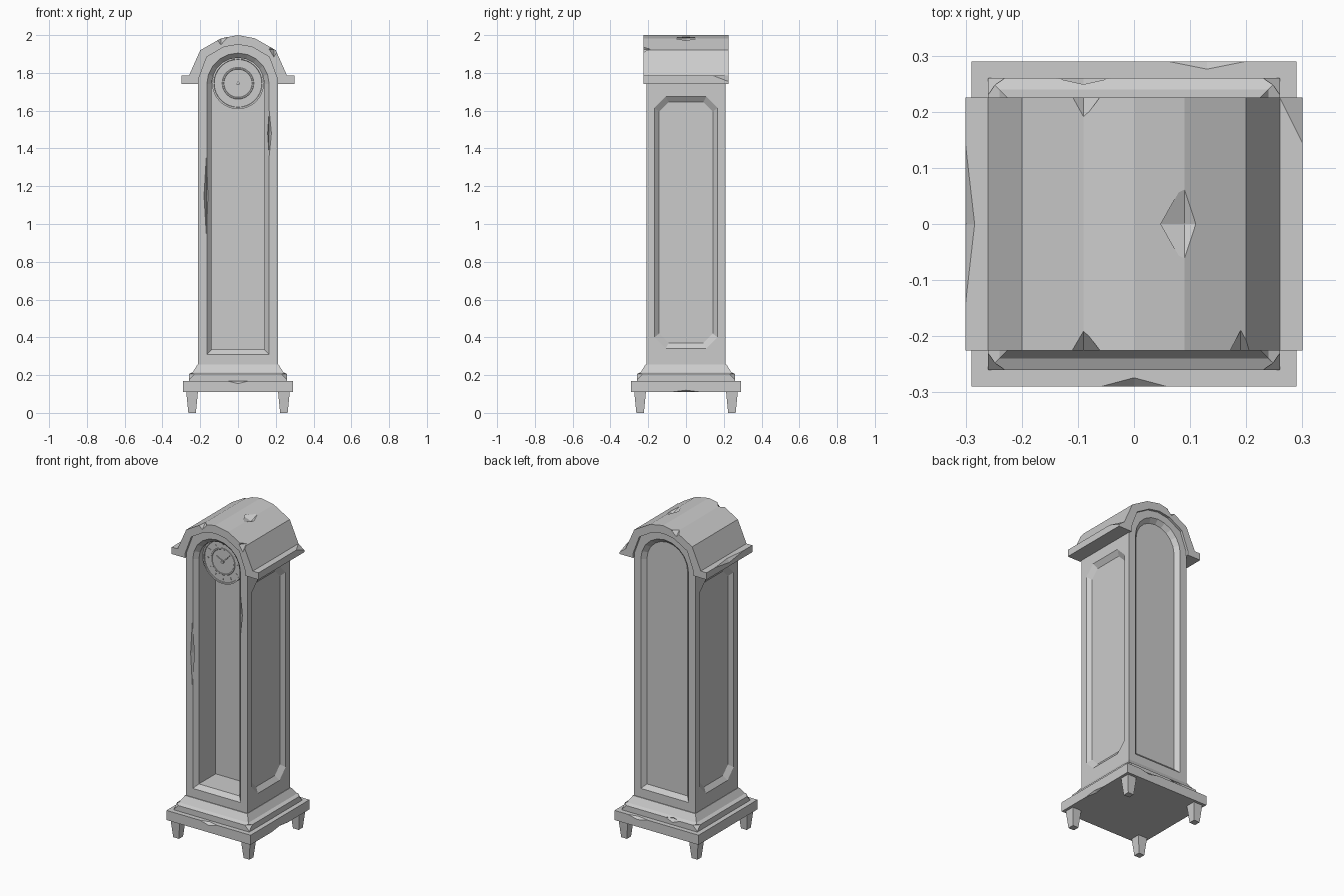
import bpy
import bmesh
from math import sin, cos, pi
from mathutils import Vector

default = bpy.data.objects.get("Cube")
if default:
    bpy.data.objects.remove(default, do_unlink=True)

GREY = (0.6, 0.6, 0.6, 1)
stone = bpy.data.materials.new("plain grey")
stone.use_nodes = True
stone.diffuse_color = GREY
stone.node_tree.nodes["Principled BSDF"].inputs["Base Color"].default_value = GREY


def loft(name, loops):
    """Closed solid through matching loops of points."""
    bm = bmesh.new()
    rings = [[bm.verts.new(p) for p in loop] for loop in loops]
    n = len(rings[0])
    for a, b in zip(rings, rings[1:]):
        for i in range(n):
            j = (i + 1) % n
            bm.faces.new((a[i], a[j], b[j], b[i]))
    bm.faces.new(rings[0][::-1])
    bm.faces.new(rings[-1])
    bmesh.ops.recalc_face_normals(bm, faces=bm.faces)
    mesh = bpy.data.meshes.new(name)
    bm.to_mesh(mesh)
    bm.free()
    mesh.materials.append(stone)
    obj = bpy.data.objects.new(name, mesh)
    bpy.context.collection.objects.link(obj)
    return obj


def cut(target, cutter):
    """Subtract the cutter and discard it."""
    mod = target.modifiers.new("cut", "BOOLEAN")
    mod.operation = "DIFFERENCE"
    mod.solver = "EXACT"
    mod.object = cutter
    cutter.hide_render = True
    bpy.context.view_layer.objects.active = target
    bpy.ops.object.modifier_apply(modifier=mod.name)
    bpy.data.objects.remove(cutter, do_unlink=True)


def chip(target, centre, size):
    """Knock a diamond-shaped chip out of an edge."""
    c = Vector(centre)
    x, y, z = size
    ring = [(x, 0, 0), (0, y, 0), (-x, 0, 0), (0, -y, 0)]
    tip = 0.02
    loops = [[c + Vector((p[0] * s, p[1] * s, h)) for p in ring]
             for s, h in ((tip, -z), (1, 0), (tip, z))]
    cut(target, loft("chip_cutter", loops))


def square(r, z, x=0, y=0):
    return [(x - r, y - r, z), (x + r, y - r, z), (x + r, y + r, z), (x - r, y + r, z)]


def on_y(points, y):
    return [(x, y, z) for x, z in points]


def mirrored(half):
    """Complete a right-hand outline whose last point lies on the centre."""
    return half + [(-x, z) for x, z in half[-2::-1]]


def arch(r, bottom, spring=1.74, steps=10):
    curve = [(r * cos(pi * i / steps), spring + r * sin(pi * i / steps))
             for i in range(steps + 1)]
    return [(r, bottom)] + curve + [(-r, bottom)]


def panel(hy, low, high, corner):
    """Rectangle with clipped corners, as (y, z) points."""
    c = corner
    return [(-hy + c, low), (hy - c, low), (hy, low + c), (hy, high - c),
            (hy - c, high), (-hy + c, high), (-hy, high - c), (-hy, low + c)]


# Tall case with an arched top
case_half = [(0.212, 0.24), (0.212, 1.77), (0.168, 1.888), (0.077, 1.942), (0, 1.955)]
case = loft("case", [on_y(mirrored(case_half), y) for y in (-0.21, 0.21)])

# Deep front opening and shallow back panel, both with bevelled rims
outer, inner = arch(0.165, 0.31), arch(0.14, 0.335)
cut(case, loft("front_cutter", [on_y(outer, -0.25), on_y(outer, -0.21),
                                on_y(inner, -0.185), on_y(inner, -0.02)]))
cut(case, loft("back_cutter", [on_y(outer, 0.25), on_y(outer, 0.21), on_y(inner, 0.185)]))

# Recessed side panels
for side in (-1, 1):
    rim, bed = panel(0.167, 0.34, 1.675, 0.06), panel(0.142, 0.37, 1.645, 0.05)
    loops = [[(side * x, y, z) for y, z in outline]
             for x, outline in ((0.25, rim), (0.212, rim), (0.19, bed))]
    cut(case, loft("side_cutter", loops))

# Splinters along the front opening
chip(case, (-0.168, -0.21, 1.15), (0.012, 0.025, 0.2))
chip(case, (0.165, -0.21, 1.48), (0.012, 0.025, 0.12))

# Arched hood with flat eaves
top = mirrored([(0.3, 1.742), (0.3, 1.785), (0.26, 1.785), (0.2, 1.92), (0.09, 1.983), (0, 2.0)])
under = mirrored([(0.208, 1.742), (0.208, 1.77), (0.165, 1.885), (0.075, 1.937), (0, 1.95)])
hood = loft("hood", [on_y(top + under[::-1], y) for y in (-0.225, 0.225)])
for centre, size in [
    ((-0.09, -0.225, 1.985), (0.032, 0.036, 0.035)),
    ((0.19, -0.225, 1.925), (0.025, 0.036, 0.04)),
    ((-0.09, 0.225, 1.985), (0.032, 0.036, 0.03)),
    ((0.09, 0, 1.985), (0.06, 0.068, 0.02)),
    ((0.3, 0.225, 1.785), (0.04, 0.08, 0.03)),
    ((-0.3, 0, 1.785), (0.016, 0.14, 0.02)),
]:
    chip(hood, centre, size)

# Sloped base moulding
moulding = loft("base_moulding", [square(0.26, 0.16), square(0.26, 0.205),
                                  square(0.24, 0.215), square(0.215, 0.255)])
for x, y in ((-1, -1), (1, -1), (-1, 1), (1, 1)):
    chip(moulding, (x * 0.26, y * 0.26, 0.205), (0.03, 0.03, 0.03))
chip(moulding, (-0.09, 0.26, 0.205), (0.05, 0.015, 0.02))

# Plinth slab
plinth = loft("plinth", [square(0.29, 0.11), square(0.29, 0.17)])
chip(plinth, (0, -0.29, 0.17), (0.06, 0.016, 0.015))
chip(plinth, (0.13, 0.29, 0.17), (0.07, 0.014, 0.015))
chip(plinth, (0.29, 0, 0.11), (0.014, 0.08, 0.01))

# Tapered feet
for x, side in ((-0.243, "right"), (0.243, "left")):
    for y, end in ((-0.243, "front"), (0.243, "back")):
        loft(f"{end}_{side}_foot", [square(0.02, 0, x, y), square(0.028, 0.08, x, y),
                                    square(0.031, 0.115, x, y)])


# Clock dial with a raised rim and inner ring
def circle(r, y):
    return [(r * cos(pi * i / 16), y, 1.745 + r * sin(pi * i / 16)) for i in range(32)]


loft("dial", [circle(r, y) for r, y in (
    (0.137, -0.12), (0.137, -0.152), (0.128, -0.152), (0.126, -0.148),
    (0.084, -0.148), (0.082, -0.15), (0.076, -0.15), (0.074, -0.148), (0.01, -0.148))])
loft("hand_hub", [circle(0.009, -0.14), circle(0.009, -0.158)])


# Hour marks and hands, as slim bars pointing out from the centre
def bar(name, angle, start, end, half, depth):
    out = Vector((sin(angle), 0, cos(angle)))
    across = Vector((cos(angle), 0, -sin(angle))) * half
    middle = Vector((0, 0, 1.745))
    ends = [out * start - across, out * start + across,
            out * end + across * 0.5, out * end - across * 0.5]
    loft(name, [[middle + p + Vector((0, y, 0)) for p in ends] for y in (-0.145, depth)])


for hour in range(12):
    bar("hour_mark", hour * pi / 6, 0.098, 0.114, 0.004, -0.15)
bar("hour_hand", -pi / 3, 0, 0.05, 0.005, -0.153)
bar("minute_hand", pi / 4, 0, 0.07, 0.004, -0.155)
